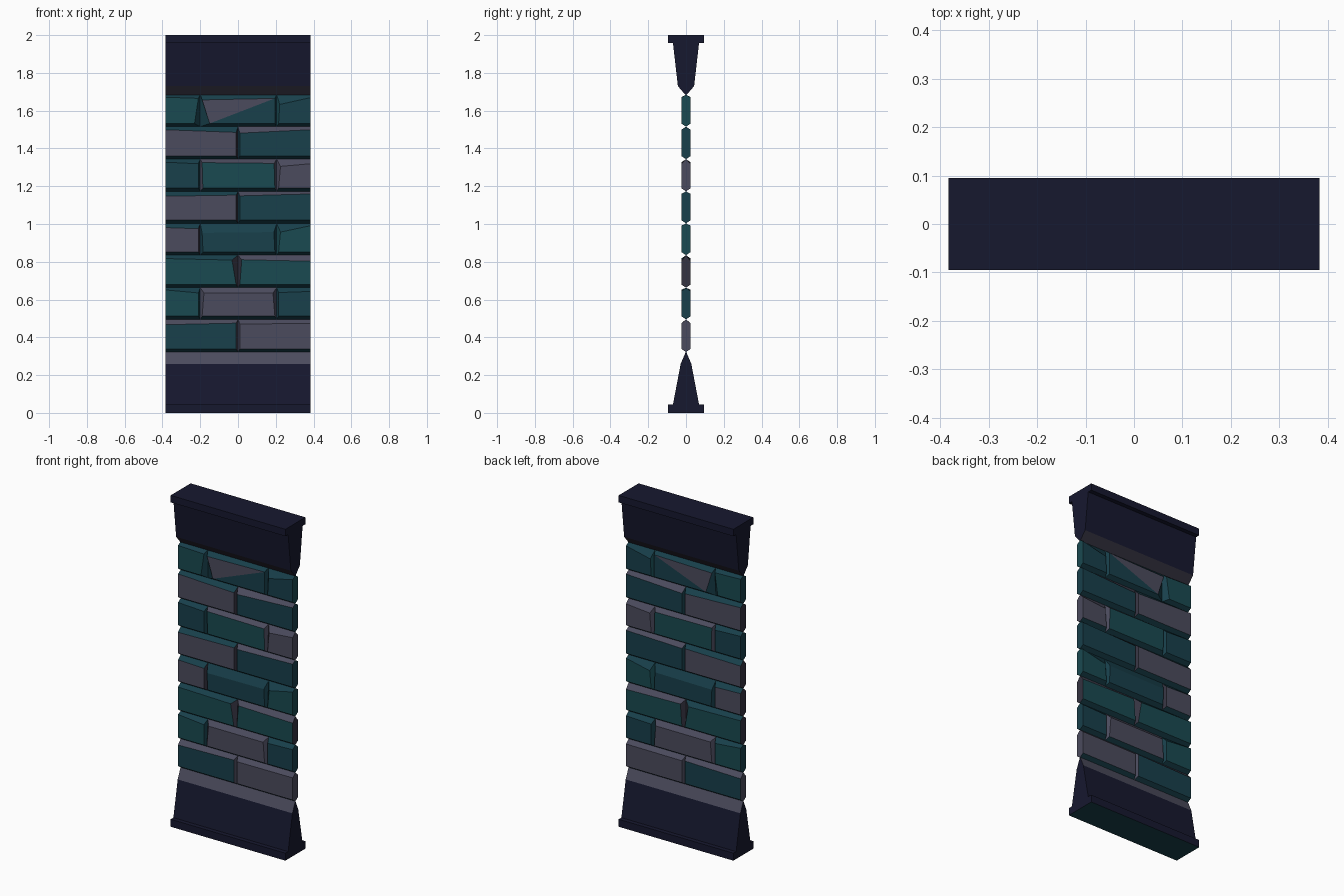
import bpy, bmesh

if "Cube" in bpy.data.objects:
    bpy.data.objects.remove(bpy.data.objects["Cube"])

HX = 0.383      # half width of the wall
HY = 0.025      # half thickness of the bricks


def mat(name, r, g, b):
    m = bpy.data.materials.new(name)
    m.diffuse_color = (r, g, b, 1)
    m.use_nodes = True
    m.node_tree.nodes["Principled BSDF"].inputs["Base Color"].default_value = m.diffuse_color
    return m


NAVY = mat("navy", .008, .009, .028)
TEAL = mat("teal", .009, .050, .070)
SEA = mat("sea_teal", .010, .068, .082)
GREY = mat("grey", .070, .070, .110)
DARK = mat("dark_grey", .035, .033, .052)
MATS = [NAVY, TEAL, SEA, GREY, DARK]
N, T, S, G, D = range(5)


def finish(name, bm):
    bmesh.ops.recalc_face_normals(bm, faces=bm.faces)
    me = bpy.data.meshes.new(name)
    bm.to_mesh(me)
    bm.free()
    for m in MATS:
        me.materials.append(m)
    ob = bpy.data.objects.new(name, me)
    bpy.context.collection.objects.link(ob)


def beam(name, half, strip, flat):
    """Extrude a mirrored (y, z) profile along x; half runs from outer plate to tip."""
    prof = half + [(-y, z) for y, z in reversed(half) if y > 0]
    bm = bmesh.new()
    a = [bm.verts.new((-HX, y, z)) for y, z in prof]
    b = [bm.verts.new((HX, y, z)) for y, z in prof]
    bm.faces.new(a).material_index = N
    bm.faces.new(b).material_index = N
    n, tip = len(prof), len(half) - 1
    for i in range(n):
        j = (i + 1) % n
        f = bm.faces.new((a[i], a[j], b[j], b[i]))
        f.material_index = strip if i in (tip - 1, tip) else flat if i == n - 1 else N
    finish(name, bm)


# Base and cap
beam("base", [(.095, 0), (.095, .045), (.069, .045), (.028, .26), (0, .325)], G, T)
beam("cap", [(.095, 2), (.095, 1.958), (.069, 1.958), (.043, 1.73), (0, 1.68)], D, N)


def brick(name, x0, x1, z0, z1, dl, dr, lean0, lean1, face, top, side, split=False):
    """Brick with chamfered front and back; dl, dr are the top chamfer heights."""
    e0 = 0 if x0 <= -HX else .010
    e1 = 0 if x1 >= HX else .010
    s0, s1 = (lean0 if e0 else 0), (lean1 if e1 else 0)
    outer = [(x0, z0), (x1, z0), (x1, z1), (x0, z1)]
    inner = [(x0 + e0 + max(-s0, 0), z0 + .017), (x1 - e1 - max(-s1, 0), z0 + .017),
             (x1 - e1 - max(s1, 0), z1 - dr), (x0 + e0 + max(s0, 0), z1 - dl)]
    bm = bmesh.new()
    ring = [bm.verts.new((x, 0, z)) for x, z in outer]
    for y in (-HY, HY):
        p = [bm.verts.new((x, y, z)) for x, z in inner]
        if split:
            bm.faces.new((p[0], p[2], p[3])).material_index = G
            bm.faces.new((p[0], p[1], p[2])).material_index = face
        else:
            bm.faces.new(p).material_index = face
        for i, m in enumerate((T, side, top, side)):
            j = (i + 1) % 4
            bm.faces.new((ring[i], ring[j], p[j], p[i])).material_index = m
    finish(name, bm)


# Courses from the bottom: brick = (top chamfer left, right, lean left, right,
# face colour, top colour, side colour)
LEVELS = [.322, .495, .663, .835, 1.003, 1.173, 1.343, 1.515, 1.685]
COURSES = [
    [(.028, .020, 0, 0, T, G, G), (.024, .022, 0, 0, G, G, G)],
    [(.012, .028, 0, 0, S, T, T), (.028, .028, .01, .01, G, G, G), (.026, .020, 0, 0, T, T, T)],
    [(.018, .026, 0, .022, S, T, D), (.024, .032, .010, 0, S, G, D)],
    [(.022, .028, 0, 0, G, T, D), (.050, .046, -.005, .005, T, T, T), (.046, .012, .01, 0, S, T, S)],
    [(.026, .020, 0, 0, G, T, D), (.024, .014, 0, 0, T, G, T)],
    [(.016, .024, 0, 0, T, T, T), (.018, .022, -.004, .004, S, G, G), (.038, .024, .01, -.01, G, G, G)],
    [(.016, .030, 0, 0, G, T, D), (.034, .016, 0, 0, T, G, T)],
    [(.014, .020, 0, -.02, S, T, T), (.028, .020, -.04, 0, T, T, T), (.052, .016, .006, 0, T, T, S)],
]
for r, course in enumerate(COURSES):
    joints = [-HX, 0, HX] if len(course) == 2 else [-HX, -.2, .205, HX]
    for c, (dl, dr, s0, s1, face, top, side) in enumerate(course):
        brick(f"brick_{r + 1}_{c + 1}", joints[c], joints[c + 1], LEVELS[r], LEVELS[r + 1],
              dl, dr, s0, s1, face, top, side, split=(r == 7 and c == 1))
